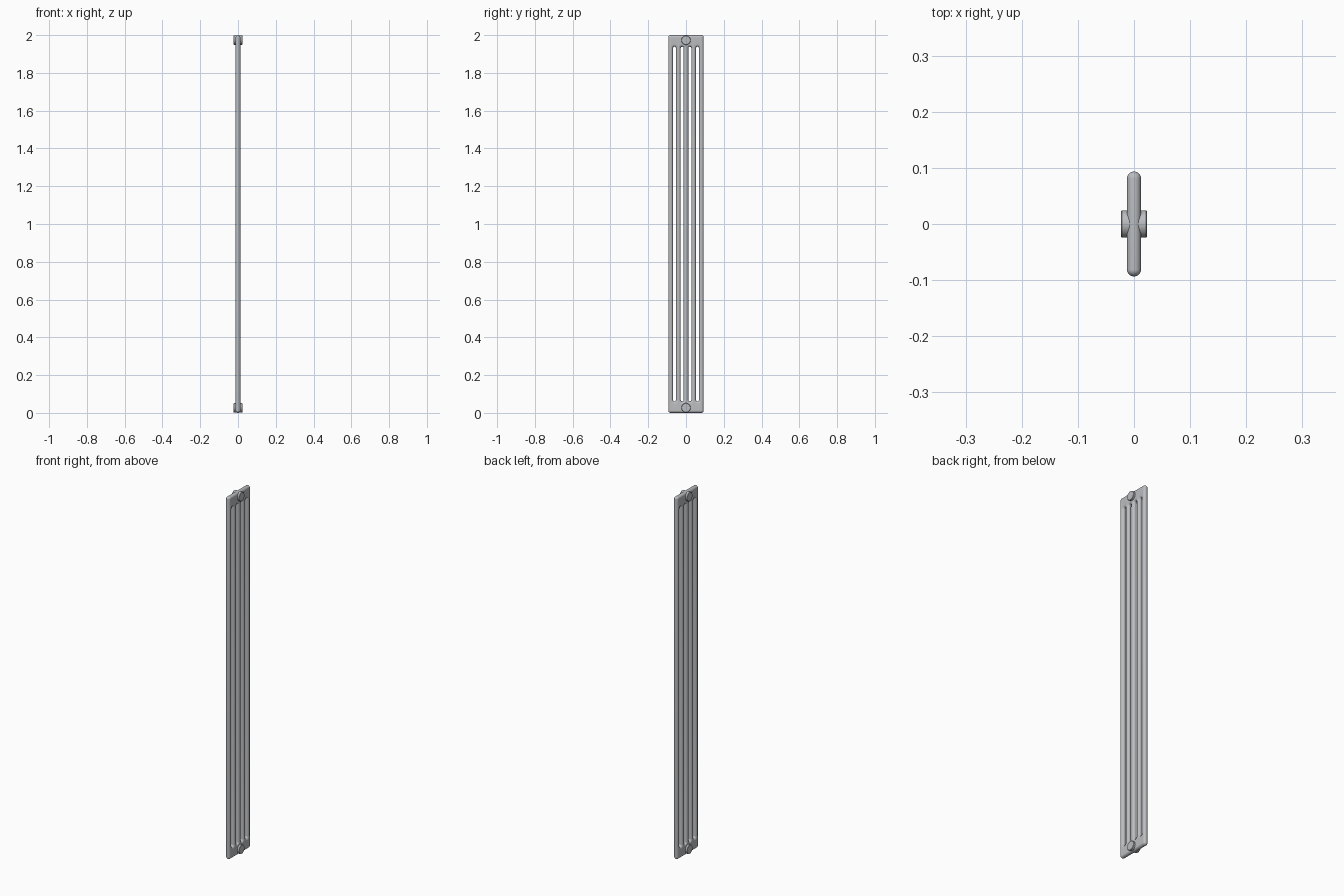
import bpy, bmesh, math

if "Cube" in bpy.data.objects:
    bpy.data.objects.remove(bpy.data.objects["Cube"])

R = 0.0125          # tube radius (half thickness)
PITCH = 0.0405      # distance between tube centres
HALF = 2 * PITCH    # outermost tube centre
H = 2.0             # height
SLOT = PITCH / 2 - R  # half width of the slots
ZC = 0.069          # centre height of the slot end arcs
STEPS = 12          # rings around the half-round edge
ARC = 16            # segments per slot end

paint = bpy.data.materials.new("radiator grey")
paint.diffuse_color = (0.50, 0.51, 0.53, 1)
paint.use_nodes = True
paint.node_tree.nodes["Principled BSDF"].inputs["Base Color"].default_value = paint.diffuse_color


def finish(bm, name, angle):
    mesh = bpy.data.meshes.new(name)
    bm.to_mesh(mesh)
    bm.free()
    mesh.materials.append(paint)
    ob = bpy.data.objects.new(name, mesh)
    bpy.context.collection.objects.link(ob)
    bpy.ops.object.select_all(action='DESELECT')
    ob.select_set(True)
    bpy.context.view_layer.objects.active = ob
    bpy.ops.object.shade_smooth_by_angle(angle=math.radians(angle))
    return ob


def arc(cy, cz, r, a0, a1, n):
    """Points of an arc in the y-z plane, angles in degrees."""
    pts = []
    for i in range(n + 1):
        a = math.radians(a0 + (a1 - a0) * i / n)
        pts.append((cy + r * math.cos(a), cz + r * math.sin(a)))
    return pts


def outer_loop(r):
    pts = []
    for k, (y, z) in enumerate([(HALF, H - R), (-HALF, H - R), (-HALF, R), (HALF, R)]):
        pts += arc(y, z, r, 90 * k, 90 * k + 90, 8)
    return pts


def slot_loop(cy, r):
    return arc(cy, H - ZC, r, 0, 180, ARC) + arc(cy, ZC, r, 180, 360, ARC)


def rounded_edge(bm, loop_at, flip):
    """Stack loops along x into a half-round edge band."""
    rings = []
    for i in range(STEPS + 1):
        t = math.pi * (i / STEPS - 0.5)
        rings.append([bm.verts.new((R * math.sin(t), y, z)) for y, z in loop_at(math.cos(t))])
    for a, b in zip(rings, rings[1:]):
        n = len(a)
        for j in range(n):
            k = (j + 1) % n
            quad = [a[j], a[k], b[k], b[j]]
            bm.faces.new(quad[::-1] if flip else quad)


# Column body: rounded outer rim, four rounded slots, flat header faces
bm = bmesh.new()
rounded_edge(bm, lambda c: outer_loop(R * c), False)
for s in range(4):
    cy = (s - 1.5) * PITCH
    rounded_edge(bm, lambda c: slot_loop(cy, SLOT + R * (1 - c)), True)
    for x in (-R, R):
        for edge_z, cz, a0 in ((H - R, H - ZC, 0), (R, ZC, 180)):
            pts = arc(cy, cz, PITCH / 2, a0, a0 + 180, ARC)
            for p, q in zip(pts, pts[1:]):
                corners = [p, (p[0], edge_z), (q[0], edge_z), q]
                if x < 0:
                    corners.reverse()
                bm.faces.new([bm.verts.new((x, y, z)) for y, z in corners])
bmesh.ops.remove_doubles(bm, verts=bm.verts, dist=1e-5)
finish(bm, "column_body", 50)

# Round connection bosses through the top and bottom headers
BOSS_R, BOSS_X, CHAMFER = 0.0245, 0.0232, 0.0015
profile = [(-BOSS_X, BOSS_R - CHAMFER), (-BOSS_X + CHAMFER, BOSS_R),
           (BOSS_X - CHAMFER, BOSS_R), (BOSS_X, BOSS_R - CHAMFER)]
for name, z in (("bottom_boss", 0.027), ("top_boss", H - 0.027)):
    bm = bmesh.new()
    rings = [[bm.verts.new((x, py, pz)) for py, pz in arc(0, z, r, 0, 360, 32)[:-1]]
             for x, r in profile]
    for a, b in zip(rings, rings[1:]):
        for j in range(32):
            k = (j + 1) % 32
            bm.faces.new([a[j], a[k], b[k], b[j]])
    bm.faces.new(rings[0][::-1])
    bm.faces.new(rings[-1])
    finish(bm, name, 30)
